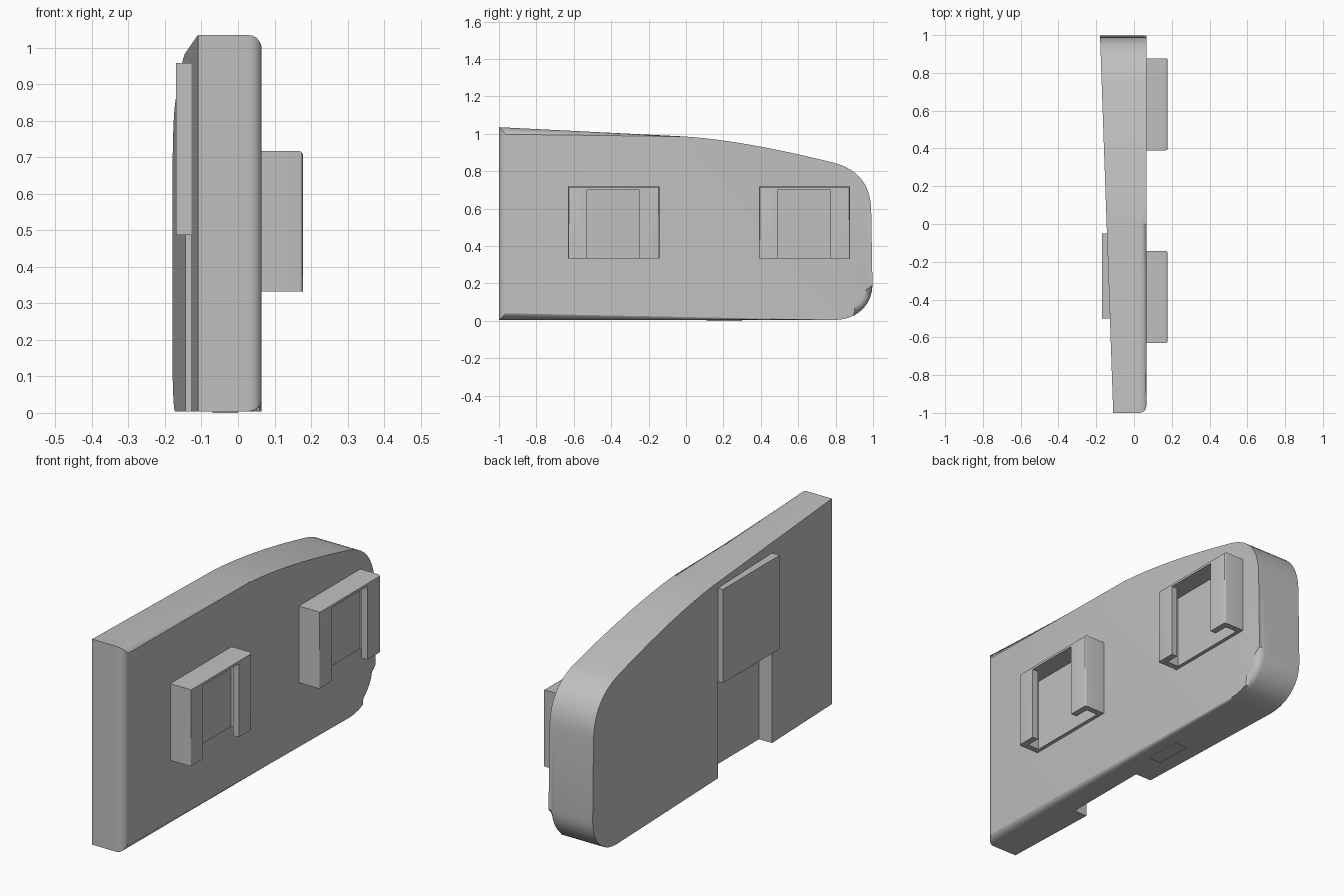
import bpy, bmesh
from mathutils import Vector
from mathutils.geometry import interpolate_bezier

cube = bpy.data.objects.get("Cube")
if cube:
    bpy.data.objects.remove(cube)

grey = bpy.data.materials.new("plain grey")
grey.use_nodes = True
grey.diffuse_color = (0.53, 0.53, 0.53, 1)
grey.node_tree.nodes["Principled BSDF"].inputs["Base Color"].default_value = grey.diffuse_color


def make_object(name, bm):
    bmesh.ops.recalc_face_normals(bm, faces=bm.faces[:])
    mesh = bpy.data.meshes.new(name)
    bm.to_mesh(mesh)
    bm.free()
    mesh.materials.append(grey)
    obj = bpy.data.objects.new(name, mesh)
    bpy.context.collection.objects.link(obj)
    return obj


def box_mesh(low, high):
    bm = bmesh.new()
    bmesh.ops.create_cube(bm, size=1)
    for v in bm.verts:
        v.co = [l if c < 0 else h for c, l, h in zip(v.co, low, high)]
    return bm


def bevel(bm, edges, width, segments):
    bmesh.ops.bevel(bm, geom=edges, offset=width, segments=segments,
                    profile=0.5, affect='EDGES', clamp_overlap=True)


def activate(obj):
    bpy.ops.object.select_all(action='DESELECT')
    obj.select_set(True)
    bpy.context.view_layer.objects.active = obj


def cut(obj, low, high):
    cutter = make_object("cutter", box_mesh(low, high))
    cutter.hide_render = True
    mod = obj.modifiers.new("cut", 'BOOLEAN')
    mod.operation = 'DIFFERENCE'
    mod.solver = 'EXACT'
    mod.object = cutter
    activate(obj)
    bpy.ops.object.modifier_apply(modifier=mod.name)
    bpy.data.objects.remove(cutter)


def smooth(obj):
    activate(obj)
    bpy.ops.object.shade_smooth_by_angle(angle=0.5)


def curve(points, count):
    return [Vector(p) for p in interpolate_bezier(*[Vector((0, y, z)) for y, z in points], count)]


# Body: side profile extruded across x, with a tapered left face
FACE = 0.065
profile = [Vector((0, -1, 0.004))]
profile += curve([(0.79, 0.004), (0.91, 0.004), (0.995, 0.08), (0.997, 0.19)], 10)
profile += curve([(0.99, 0.6), (0.985, 0.73), (0.92, 0.81), (0.79, 0.845)], 12)
profile += curve([(0.79, 0.845), (0.55, 0.905), (0.25, 0.968), (0, 0.985)], 10)[1:]
profile += [Vector((0, -1, 1.035))]

bm = bmesh.new()
outer = [bm.verts.new((FACE, p.y, p.z)) for p in profile]
inner = [bm.verts.new((-0.145 - 0.035 * p.y, p.y, p.z)) for p in profile]
rim_face = bm.faces.new(outer)
bm.faces.new(inner[::-1])
for i in range(len(profile)):
    j = (i + 1) % len(profile)
    bm.faces.new((outer[j], outer[i], inner[i], inner[j]))
bevel(bm, list(rim_face.edges), 0.036, 5)
body = make_object("body", bm)

# Recess in the tapered face, open at the bottom
cut(body, (-0.4, -0.5, -0.1), (-0.055, -0.05, 0.5))
smooth(body)

# Raised cover plate above the recess
make_object("cover_plate", box_mesh((-0.17, -0.5, 0.488), (-0.1, -0.05, 0.958)))

# Thin foot pad under the body
make_object("foot_pad", box_mesh((-0.07, 0.11, 0), (0, 0.3, 0.008)))


# Slide-on clips: boxes with a T-shaped slot open at the bottom
def clip(name, y):
    top, bottom, front, width = 0.717, 0.332, 0.178, 0.487
    bm = box_mesh((FACE - 0.005, y, bottom), (front, y + width, top))
    edges = [e for e in bm.edges
             if all(v.co.x > 0.1 and v.co.z > 0 for v in e.verts)
             and any(v.co.z > 0.5 for v in e.verts)]
    bevel(bm, edges, 0.01, 3)
    obj = make_object(name, bm)
    cut(obj, (FACE + 0.018, y + 0.03, 0.2), (front - 0.032, y + width - 0.03, 0.7))
    cut(obj, (FACE + 0.03, y + 0.1, 0.2), (0.3, y + width - 0.105, 0.7))
    smooth(obj)


clip("front_clip", -0.63)
clip("rear_clip", 0.39)
